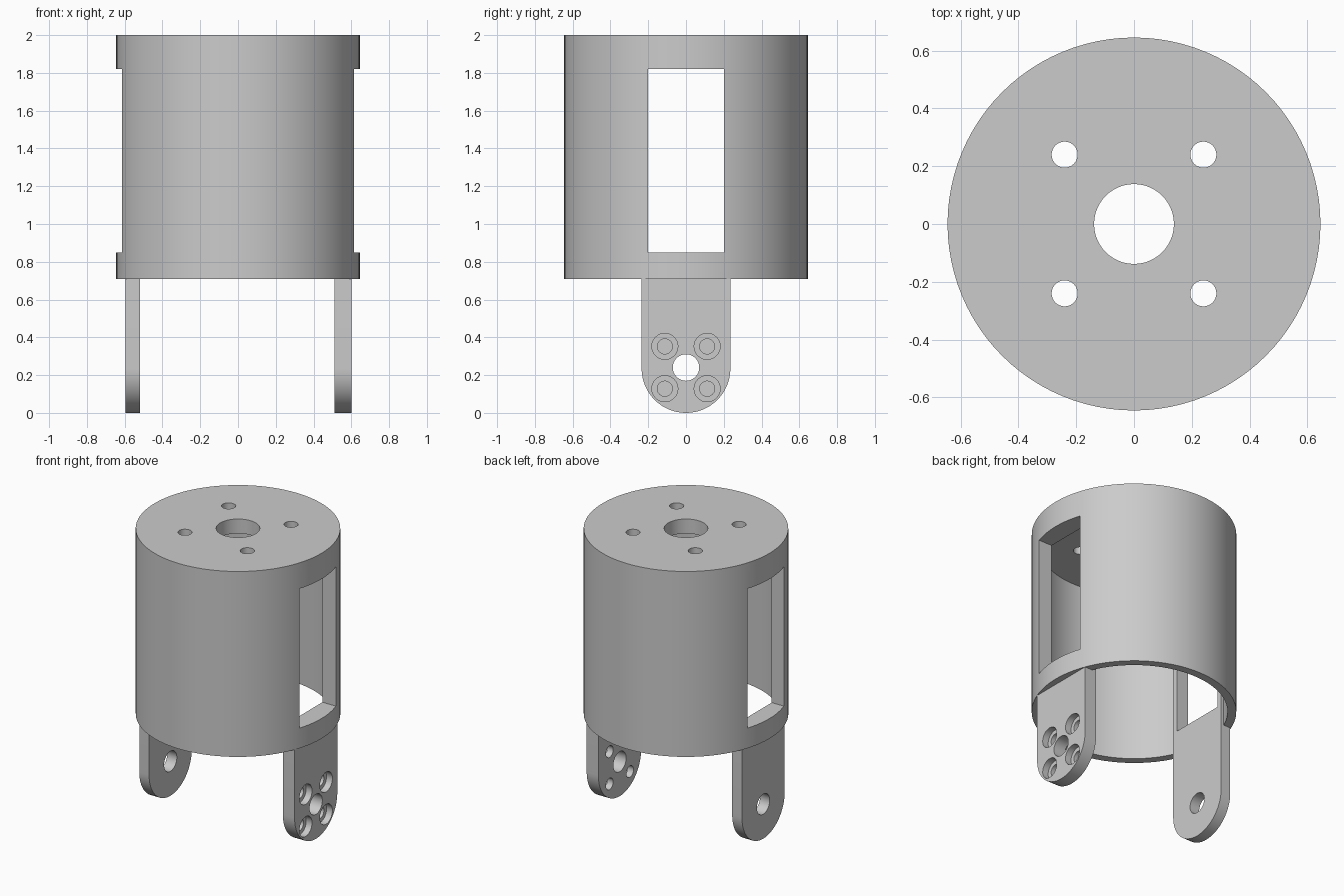
import bpy, bmesh, math
from mathutils import Matrix

cube = bpy.data.objects.get("Cube")
if cube:
    bpy.data.objects.remove(cube, do_unlink=True)

R, R_IN = 0.645, 0.59            # shell radii
BASE, CEILING, TOP = 0.71, 1.90, 2.0
LEG_W, PIVOT = 0.235, 0.24       # leg half width, pivot hole height
WINDOW_W, SILL, LINTEL = 0.2, 0.85, 1.82

grey = bpy.data.materials.new("plain grey")
grey.use_nodes = True
grey.diffuse_color = (0.6, 0.6, 0.6, 1)
grey.node_tree.nodes["Principled BSDF"].inputs["Base Color"].default_value = grey.diffuse_color


def to_object(name, bm):
    bmesh.ops.recalc_face_normals(bm, faces=bm.faces)
    mesh = bpy.data.meshes.new(name)
    bm.to_mesh(mesh)
    bm.free()
    obj = bpy.data.objects.new(name, mesh)
    bpy.context.collection.objects.link(obj)
    mesh.materials.append(grey)
    return obj


def cylinder(name, radius, low, high, a=0, b=0, axis="Z", sides=48):
    """Cylinder from low to high along Z at (x, y) = (a, b), or along X at (y, z) = (a, b)."""
    bm = bmesh.new()
    bmesh.ops.create_cone(bm, cap_ends=True, segments=sides, radius1=radius,
                          radius2=radius, depth=high - low)
    mid = (low + high) / 2
    if axis == "X":
        place = Matrix.Translation((mid, a, b)) @ Matrix.Rotation(math.pi / 2, 4, "Y")
    else:
        place = Matrix.Translation((a, b, mid))
    bm.transform(place)
    return to_object(name, bm)


def box(name, low, high):
    bm = bmesh.new()
    bmesh.ops.create_cube(bm, size=1)
    size = [h - l for l, h in zip(low, high)]
    mid = [(h + l) / 2 for l, h in zip(low, high)]
    bm.transform(Matrix.Translation(mid) @ Matrix.Diagonal((*size, 1)))
    return to_object(name, bm)


def leg(name, x0, x1):
    """Flat strap with a rounded foot, running up inside the shell."""
    bm = bmesh.new()
    top = (CEILING + TOP) / 2
    outline = [(LEG_W, top), (-LEG_W, top)]
    for i in range(33):
        t = math.pi * (1 + i / 32)
        outline.append((LEG_W * math.cos(t), LEG_W * (1 + math.sin(t))))
    face = bm.faces.new([bm.verts.new((x0, y, z)) for y, z in outline])
    out = bmesh.ops.extrude_face_region(bm, geom=[face])
    moved = [g for g in out["geom"] if isinstance(g, bmesh.types.BMVert)]
    bmesh.ops.translate(bm, verts=moved, vec=(x1 - x0, 0, 0))
    return to_object(name, bm)


def combine(target, tool, operation):
    tool.hide_render = True
    mod = target.modifiers.new(tool.name, "BOOLEAN")
    mod.operation, mod.solver, mod.object = operation, "EXACT", tool
    bpy.ops.object.select_all(action="DESELECT")
    bpy.context.view_layer.objects.active = target
    target.select_set(True)
    bpy.ops.object.modifier_apply(modifier=mod.name)
    bpy.data.objects.remove(tool, do_unlink=True)


# Round housing, hollow and open below
housing = cylinder("housing_with_legs", R, BASE, TOP, sides=96)
combine(housing, cylinder("cavity", R_IN, BASE - 0.1, CEILING, sides=96), "DIFFERENCE")

# Two legs, the left one thicker
combine(housing, leg("left_leg", 0.51, 0.6), "UNION")
combine(housing, leg("right_leg", -0.595, -0.52), "UNION")

# Side windows and the pivot hole go right through
combine(housing, box("windows", (-1, -WINDOW_W, SILL), (1, WINDOW_W, LINTEL)), "DIFFERENCE")
combine(housing, cylinder("pivot_hole", 0.07, -1, 1, 0, PIVOT, "X"), "DIFFERENCE")

# Top plate holes
combine(housing, cylinder("top_centre_hole", 0.138, 1.8, 2.1, sides=64), "DIFFERENCE")
for sx in (-1, 1):
    for sy in (-1, 1):
        combine(housing, cylinder("top_bolt_hole", 0.045, 1.8, 2.1, sx * 0.24, sy * 0.24, sides=32),
                "DIFFERENCE")

# Counterbored screw holes in the left leg
for sy in (-1, 1):
    for sz in (-1, 1):
        y, z = sy * 0.112, PIVOT + sz * 0.112
        combine(housing, cylinder("screw_hole", 0.04, 0.4, 0.7, y, z, "X", 32), "DIFFERENCE")
        combine(housing, cylinder("screw_recess", 0.069, 0.555, 0.7, y, z, "X", 32), "DIFFERENCE")

bpy.ops.object.shade_smooth_by_angle(angle=math.radians(30))
